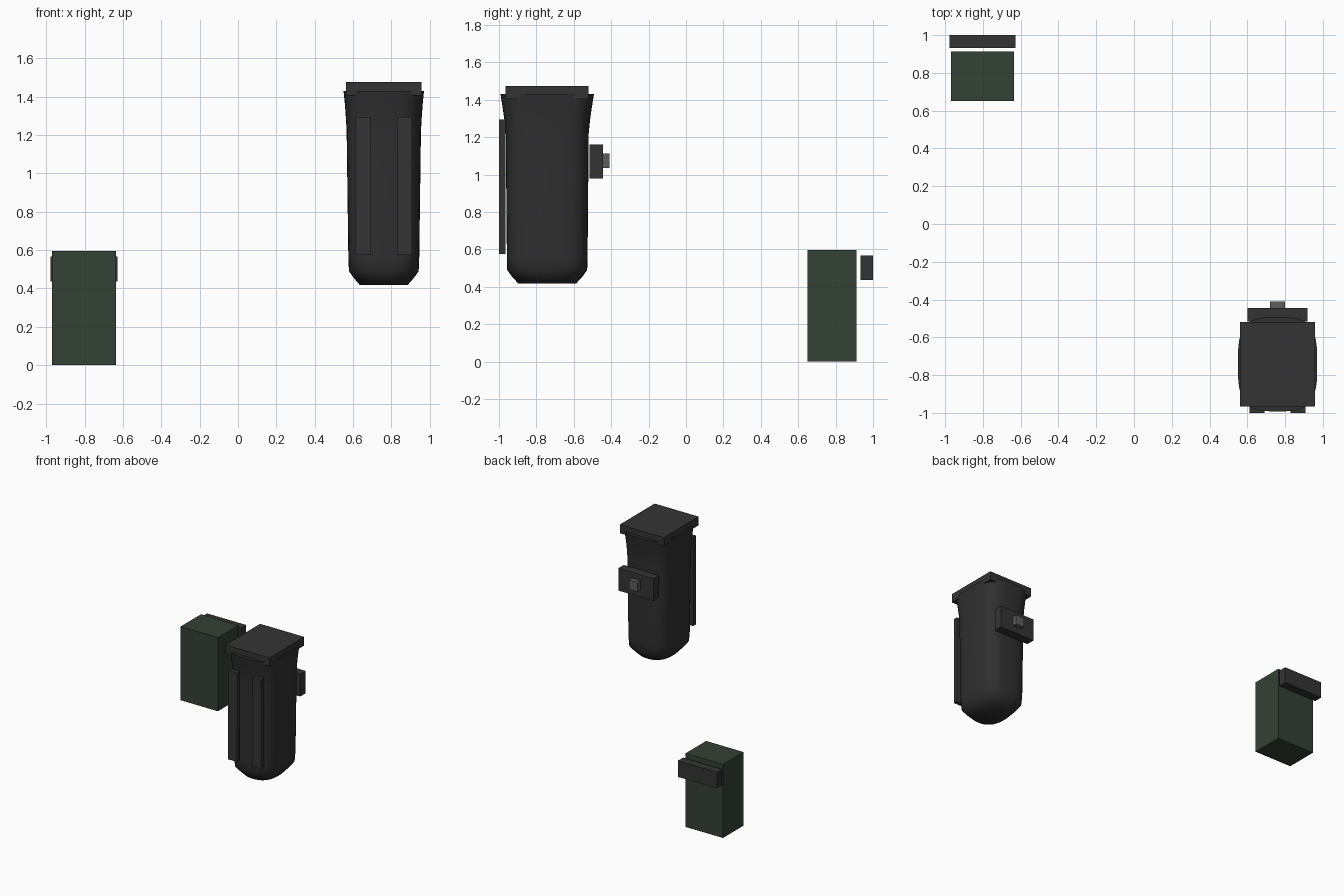
import bpy
import bmesh
from math import cos, sin, pi, radians, copysign

if "Cube" in bpy.data.objects:
    bpy.data.objects.remove(bpy.data.objects["Cube"], do_unlink=True)


def material(name, colour):
    mat = bpy.data.materials.new(name)
    mat.use_nodes = True
    rgba = (*colour, 1)
    mat.diffuse_color = rgba
    mat.node_tree.nodes["Principled BSDF"].inputs["Base Color"].default_value = rgba
    return mat


black = material("matte black", (0.029, 0.029, 0.029))
charcoal = material("charcoal", (0.034, 0.034, 0.034))
grey = material("button grey", (0.11, 0.11, 0.11))
green = material("dark olive green", (0.034, 0.052, 0.035))


def box(name, xs, ys, zs, mat):
    """Box spanning the given ranges on each axis."""
    spans = (xs, ys, zs)
    bpy.ops.mesh.primitive_cube_add(size=1, location=[(a + b) / 2 for a, b in spans])
    obj = bpy.context.object
    obj.name = name
    obj.scale = [b - a for a, b in spans]
    bpy.ops.object.transform_apply(location=False, rotation=False, scale=True)
    obj.data.materials.append(mat)
    return obj


def squircle(t, power):
    """Point on a unit rounded square at angle t."""
    c, s = cos(t), sin(t)
    return (copysign(abs(c) ** (2 / power), c), copysign(abs(s) ** (2 / power), s))


def loft(name, centre, sections, mat, sides=48):
    """Closed skin over rounded sections: height, half width, half depth, squareness."""
    bm = bmesh.new()
    rings = []
    for z, rx, ry, power in sections:
        ring = []
        for i in range(sides):
            u, v = squircle(2 * pi * (i + 0.5) / sides, power)
            ring.append(bm.verts.new((u * rx, v * ry, z)))
        rings.append(ring)
    for low, high in zip(rings, rings[1:]):
        for i in range(sides):
            j = (i + 1) % sides
            bm.faces.new((low[i], low[j], high[j], high[i]))
    bm.faces.new(rings[0][::-1])
    bm.faces.new(rings[-1])
    mesh = bpy.data.meshes.new(name)
    bm.to_mesh(mesh)
    bm.free()
    obj = bpy.data.objects.new(name, mesh)
    obj.location = (*centre, 0)
    bpy.context.collection.objects.link(obj)
    mesh.materials.append(mat)
    bpy.ops.object.select_all(action="DESELECT")
    obj.select_set(True)
    bpy.context.view_layer.objects.active = obj
    bpy.ops.object.shade_smooth_by_angle(angle=radians(50))
    return obj


# Tall tapered case, flared at the rim and bevelled at the foot
cx, cy = 0.76, -0.742
loft("case_body", (cx, cy), [
    (0.418, 0.125, 0.155, 2.5),
    (0.455, 0.157, 0.189, 2.8),
    (0.49, 0.182, 0.214, 3.2),
    (0.56, 0.185, 0.216, 3.4),
    (1.0, 0.191, 0.220, 3.4),
    (1.22, 0.194, 0.222, 3.4),
    (1.29, 0.198, 0.229, 3.3),
    (1.36, 0.203, 0.239, 3.3),
    (1.43, 0.21, 0.25, 3.3),
], black)

# Square lid whose corners stand out past the rim
box("case_lid", (0.562, 0.957), (-0.965, -0.52), (1.405, 1.475), charcoal)

# Two upright front ribs
for side, name in ((-1, "right_rib"), (1, "left_rib")):
    x = cx + side * 0.108
    box(name, (x - 0.04, x + 0.04), (-1.0, -0.966), (0.575, 1.295), charcoal)

# Belt plate and button on the back of the case
box("belt_plate", (0.602, 0.918), (-0.515, -0.445), (0.98, 1.16), charcoal)
box("belt_button", (0.721, 0.799), (-0.445, -0.41), (1.035, 1.112), grey)

# Separate pouch with its loop bar behind
box("pouch", (-0.97, -0.635), (0.65, 0.912), (0.0, 0.596), green)
box("pouch_loop", (-0.977, -0.627), (0.932, 1.0), (0.437, 0.567), charcoal)
